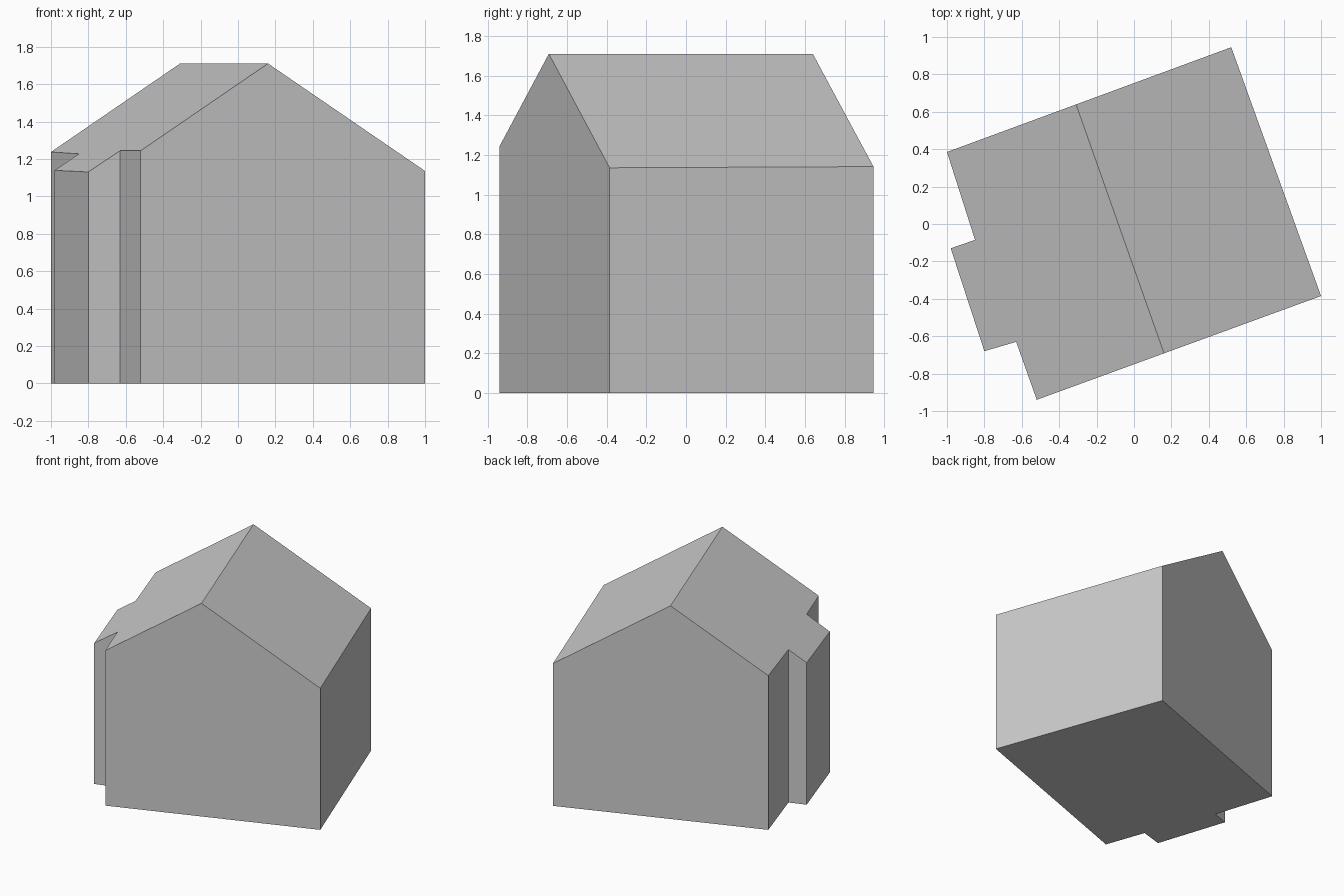
import bpy
import bmesh
from mathutils import Vector

cube = bpy.data.objects.get("Cube")
if cube:
    bpy.data.objects.remove(cube, do_unlink=True)

# Single plain material
grey = bpy.data.materials.new("plain_grey")
grey.use_nodes = True
colour = (0.6, 0.6, 0.6, 1.0)
grey.diffuse_color = colour
grey.node_tree.nodes["Principled BSDF"].inputs["Base Color"].default_value = colour

# Turned floor plan, with a shallow bay on the left-hand wall
footprint = [(-1, 0.385), (-0.85, -0.085), (-0.98, -0.13), (-0.8, -0.68),
             (-0.63, -0.63), (-0.52, -0.94), (1, -0.385), (0.52, 0.945)]
ridge_back = Vector((-0.31, 0.64, 1.71))
ridge_front = Vector((0.16, -0.69, 1.71))
PITCH = 0.643

# Walls: the floor plan raised above the ridge
bm = bmesh.new()
floor = bm.faces.new([bm.verts.new((x, y, 0)) for x, y in footprint])
raised = bmesh.ops.extrude_face_region(bm, geom=[floor], use_keep_orig=True)
bmesh.ops.translate(bm, vec=(0, 0, 4),
                    verts=[g for g in raised["geom"] if isinstance(g, bmesh.types.BMVert)])

# Gable roof: one sloping cut on each side of the ridge
along = (ridge_back - ridge_front).normalized()
across = along.cross(Vector((0, 0, 1)))
for side in (1, -1):
    normal = (across * side * PITCH + Vector((0, 0, 1))).normalized()
    cut = bmesh.ops.bisect_plane(bm, geom=bm.verts[:] + bm.edges[:] + bm.faces[:],
                                 plane_co=ridge_front, plane_no=normal, clear_outer=True)
    rim = [e for e in bm.edges if e.is_boundary]
    bmesh.ops.holes_fill(bm, edges=rim, sides=0)

bmesh.ops.recalc_face_normals(bm, faces=bm.faces)
mesh = bpy.data.meshes.new("house_body")
bm.to_mesh(mesh)
bm.free()
mesh.materials.append(grey)
house = bpy.data.objects.new("house_body", mesh)
bpy.context.collection.objects.link(house)
